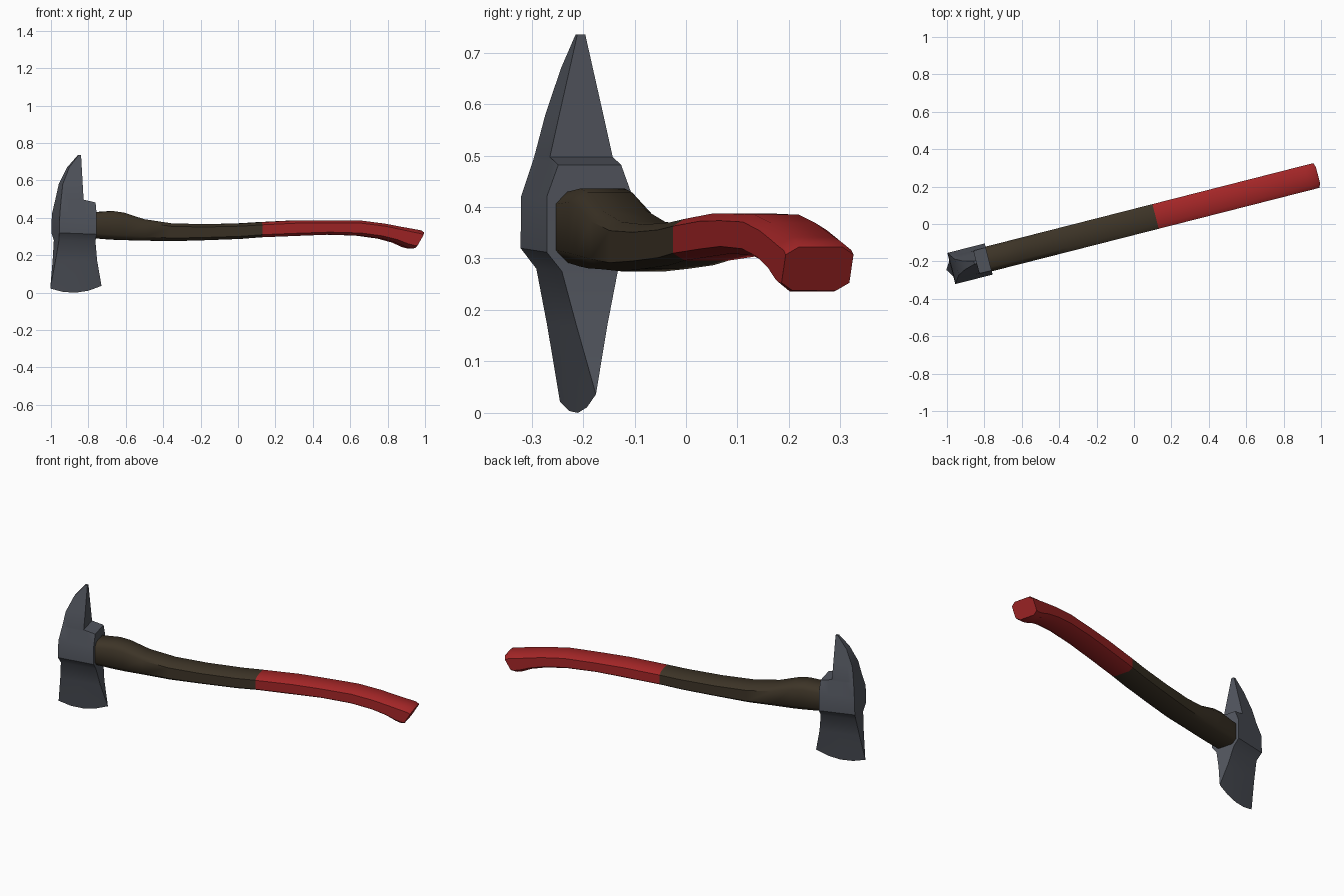
import bpy, bmesh, math
from mathutils import Matrix

if "Cube" in bpy.data.objects:
    bpy.data.objects.remove(bpy.data.objects["Cube"])

# The whole axe lies along u, turned about z
PLACE = Matrix.Translation((0, 0.011, 0)) @ Matrix.Rotation(math.radians(14.3), 4, 'Z')


def material(name, rgb):
    m = bpy.data.materials.new(name)
    m.diffuse_color = (*rgb, 1)
    m.use_nodes = True
    m.node_tree.nodes["Principled BSDF"].inputs["Base Color"].default_value = m.diffuse_color
    return m


steel = material("steel grey", (0.084, 0.092, 0.112))
brown = material("dark brown", (0.046, 0.034, 0.020))
red = material("grip red", (0.37, 0.019, 0.020))


def loft(name, rings, mats, smooth, rule=None):
    """Skin equal closed rings, cap the ends and place the part."""
    bm = bmesh.new()
    rows = [[bm.verts.new(p) for p in r] for r in rings]
    n = len(rows[0])
    for a, b in zip(rows, rows[1:]):
        for i in range(n):
            j = (i + 1) % n
            f = bm.faces.new((a[i], a[j], b[j], b[i]))
            if rule:
                f.material_index = rule(f.calc_center_median())
    for r in (rows[0], rows[-1]):
        f = bm.faces.new(r)
        if rule:
            f.material_index = rule(f.calc_center_median())
    bmesh.ops.remove_doubles(bm, verts=bm.verts, dist=0.0004)
    bmesh.ops.recalc_face_normals(bm, faces=bm.faces)
    me = bpy.data.meshes.new(name)
    bm.to_mesh(me)
    bm.free()
    for m in mats:
        me.materials.append(m)
    me.transform(PLACE)
    ob = bpy.data.objects.new(name, me)
    bpy.context.collection.objects.link(ob)
    bpy.ops.object.select_all(action='DESELECT')
    ob.select_set(True)
    bpy.context.view_layer.objects.active = ob
    bpy.ops.object.shade_smooth_by_angle(angle=math.radians(smooth))
    return ob


# Handle: octagonal sections, (u top, z top, u bottom, z bottom)
sections = [(-.83, .428, -.83, .294), (-.70, .436, -.70, .284), (-.64, .428, -.64, .281),
            (-.53, .393, -.53, .279), (-.38, .371, -.38, .275), (-.2, .366, -.2, .280),
            (0, .370, 0, .287), (.119, .377, .119, .296), (.33, .387, .33, .304),
            (.49, .387, .49, .310), (.67, .385, .66, .305), (.80, .369, .78, .289),
            (.89, .352, .86, .268), (.955, .341, .915, .244), (1.0, .333, .945, .236),
            (1.015, .322, .965, .238)]
OCT = [(.65, 1), (1, .65), (1, -.65), (.65, -1), (-.65, -1), (-1, -.65), (-1, .65), (-.65, 1)]


def handle_ring(s):
    ut, zt, ub, zb = s
    return [((ut + ub) / 2 + q * (ut - ub) / 2, .068 * p, (zt + zb) / 2 + q * (zt - zb) / 2)
            for p, q in OCT]


loft("handle", [handle_ring(s) for s in sections], [brown, red], 50,
     lambda c: int(c.x > .119))

# Head: sections from cutting edge to spike, (u front, z front, u back, z back, half width)
head = [(-1.036, .022, -.753, .036, 0), (-1.015, .17, -.785, .17, .031),
        (-1.002, .28, -.801, .275, .056), (-1.008, .32, -.802, .312, .086),
        (-1.005, .42, -.802, .42, .086), (-.992, .497, -.802, .482, .063),
        (-.992, .497, -.868, .497, .063), (-.978, .58, -.868, .58, .044),
        (-.937, .67, -.868, .67, .023), (-.882, .735, -.868, .735, .008)]
COLS = [0, .25, .5, .75, 1]


def head_ring(s):
    uf, zf, ub, zb, h = s
    side = []
    for t in COLS:
        bow = .029 * 4 * t * (1 - t) if h == 0 else 0   # curved cutting edge
        side.append((uf + t * (ub - uf), zf + t * (zb - zf) - bow))
    return [(u, h, z) for u, z in side] + [(u, -h, z) for u, z in reversed(side)]


# The lowest ring has no width, so its two sides merge into one edge
loft("axe_head", [head_ring(s) for s in head], [steel], 30)
